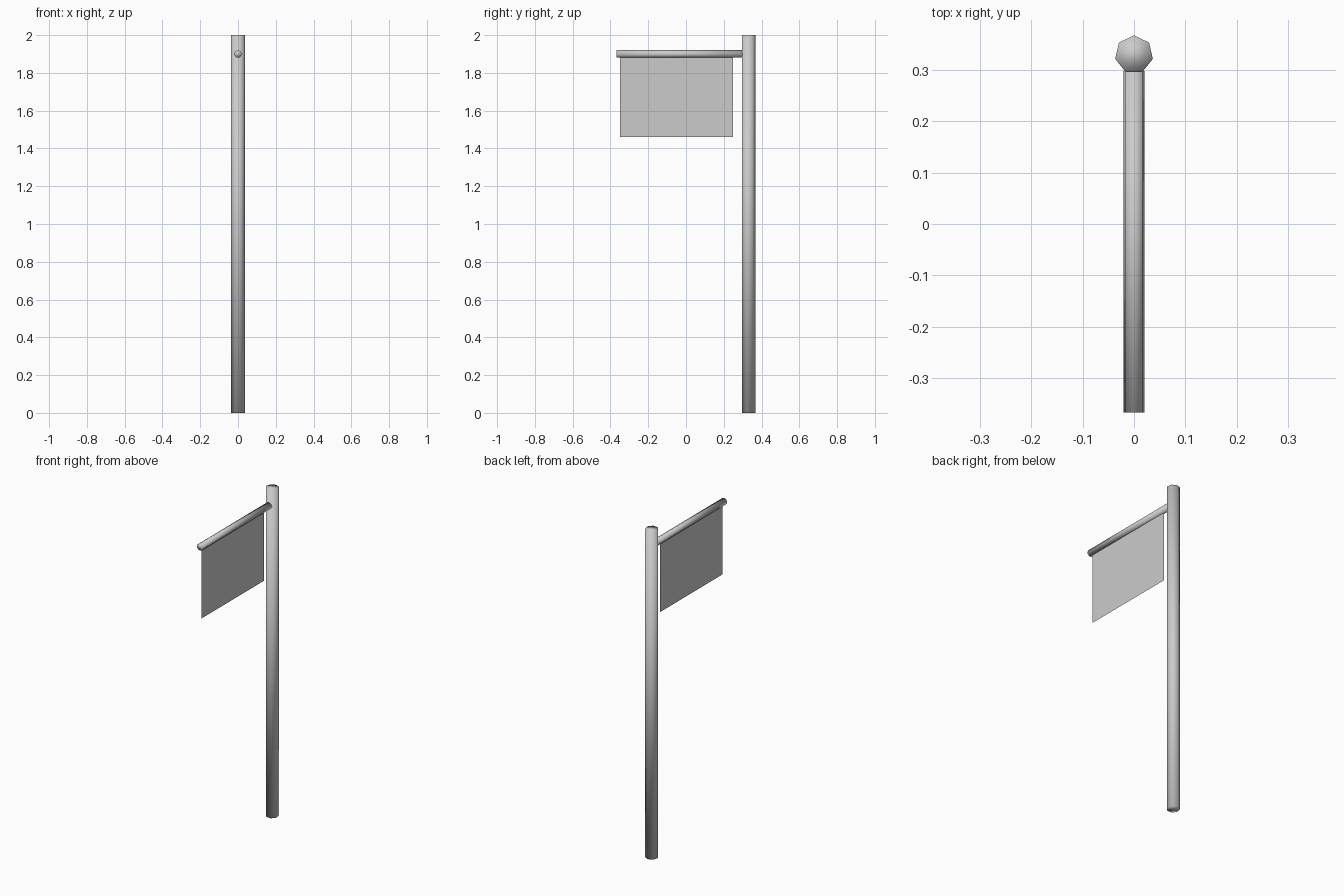
import bpy
import bmesh
import math
from mathutils import Vector

if "Cube" in bpy.data.objects:
    bpy.data.objects.remove(bpy.data.objects["Cube"])


def add_object(name, bm, smooth):
    bmesh.ops.recalc_face_normals(bm, faces=bm.faces)
    for f in bm.faces:
        f.smooth = smooth
    mesh = bpy.data.meshes.new(name)
    bm.to_mesh(mesh)
    bm.free()
    obj = bpy.data.objects.new(name, mesh)
    bpy.context.collection.objects.link(obj)
    return obj


def rod(name, start, end, radius, up, sides=7):
    """Capped prism from start to end with one corner pointing along up."""
    start, end, up = Vector(start), Vector(end), Vector(up)
    side = (end - start).normalized().cross(up)
    bm = bmesh.new()
    rings = []
    for centre in (start, end):
        angles = [2 * math.pi * i / sides for i in range(sides)]
        rings.append([bm.verts.new(centre + radius * (up * math.cos(a) + side * math.sin(a)))
                      for a in angles])
    for ring in rings:
        bm.faces.new(ring)
    for i in range(sides):
        j = (i + 1) % sides
        bm.faces.new((rings[0][i], rings[0][j], rings[1][j], rings[1][i]))
    return add_object(name, bm, True)


# Upright seven-sided pole and the horizontal arm that meets it
rod("pole", (0, 0.3295, 0), (0, 0.3295, 2), 0.0376, (0, 1, 0))
rod("crossbar", (0, -0.367, 1.9), (0, 0.298, 1.9), 0.0208, (0, 0, 1))

# Flat cloth panel hanging under the arm
bm = bmesh.new()
bm.faces.new([bm.verts.new((0, y, z)) for y, z in
              ((-0.35, 1.46), (0.25, 1.46), (0.25, 1.885), (-0.35, 1.885))])
add_object("banner", bm, False)
